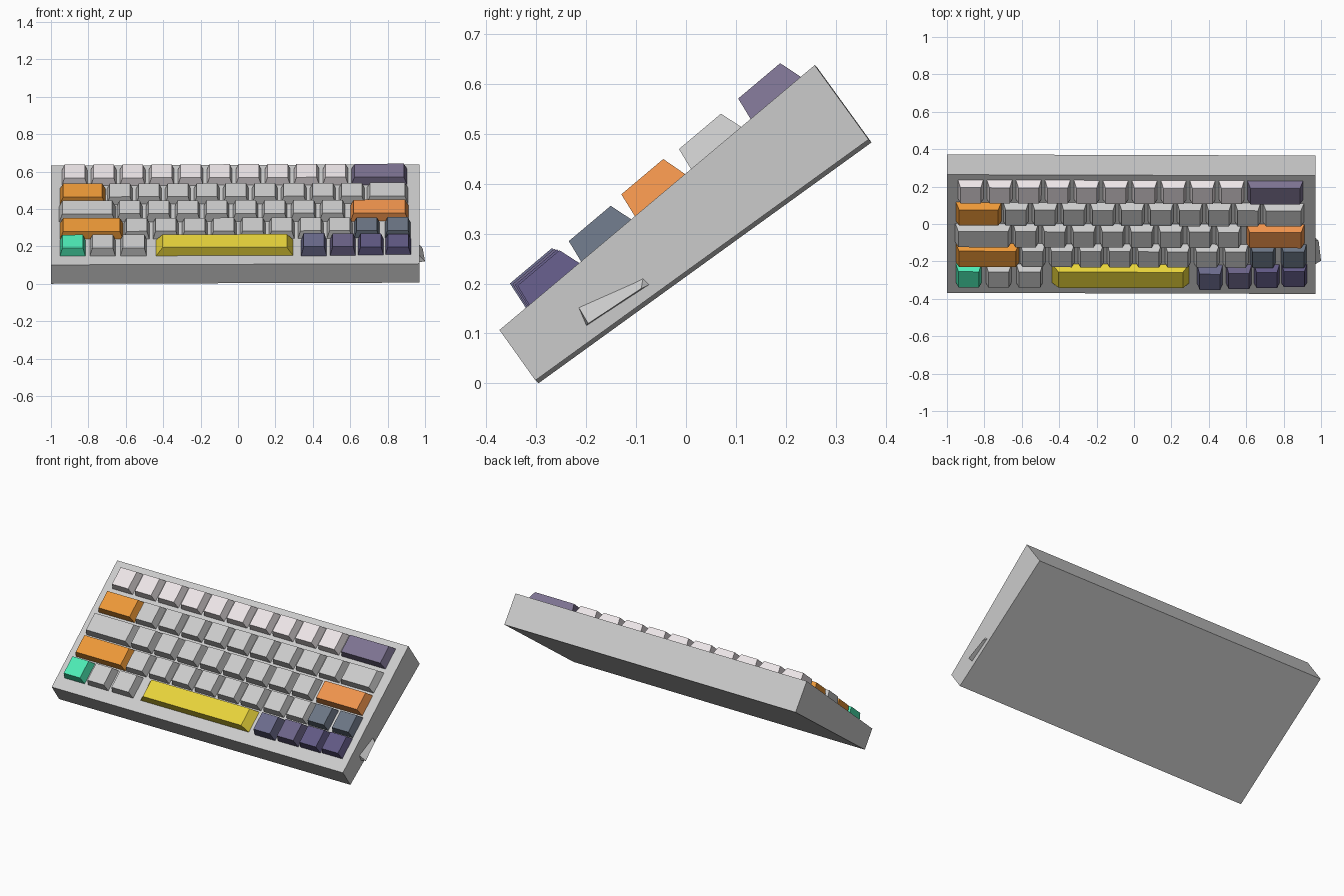
import bpy, math
from mathutils import Vector

if "Cube" in bpy.data.objects:
    bpy.data.objects.remove(bpy.data.objects["Cube"])

A = math.radians(40.1)
C, S = math.cos(A), math.sin(A)


def place(x, u, n):
    """x across, u up the sloped deck, n out of the deck (slight roll included)."""
    t = (0.97 - x) / 1.97
    return Vector((x, -0.374 + u * C - n * S + 0.006 * t,
                   0.107 + u * S + n * C - 0.006 * t))


def lin(c):
    return c / 12.92 if c <= 0.04045 else ((c + 0.055) / 1.055) ** 2.4


def material(name, rgb):
    m = bpy.data.materials.new(name)
    m.diffuse_color = (*[lin(c) for c in rgb], 1)
    m.use_nodes = True
    m.node_tree.nodes["Principled BSDF"].inputs["Base Color"].default_value = m.diffuse_color
    return m


mats = {
    "pale": material("pale", (0.93, 0.90, 0.91)),
    "amber": material("amber", (0.93, 0.60, 0.22)),
    "orange": material("orange", (0.94, 0.58, 0.30)),
    "green": material("green", (0.30, 0.92, 0.71)),
    "yellow": material("yellow", (0.91, 0.83, 0.23)),
    "purple": material("purple", (0.49, 0.45, 0.57)),
    "slate": material("slate", (0.42, 0.46, 0.52)),
    "blue": material("blue", (0.42, 0.42, 0.55)),
    "violet": material("violet", (0.42, 0.39, 0.53)),
    "indigo": material("indigo", (0.38, 0.35, 0.52)),
}


def mesh(name, verts, faces, mat=None):
    me = bpy.data.meshes.new(name)
    me.from_pydata([tuple(v) for v in verts], [], faces)
    ob = bpy.data.objects.new(name, me)
    bpy.context.collection.objects.link(ob)
    if mat:
        me.materials.append(mats[mat])
    return ob


# two matching quads joined into a closed block
BLOCK = [(3, 2, 1, 0), (4, 5, 6, 7), (0, 1, 5, 4), (1, 2, 6, 5), (2, 3, 7, 6), (3, 0, 4, 7)]


def key(name, x0, x1, u, h, mat=None, taper=0.014, depth=0.133):
    a, b = x0 + taper, x1 - taper
    base = [place(x, v, -0.004) for x, v in
            ((x0, u), (x1, u), (x1, u + depth), (x0, u + depth))]
    top = [place(x, v, h) for x, v in
           ((a, u + 0.008), (b, u + 0.008), (b, u + depth - 0.015), (a, u + depth - 0.015))]
    mesh(name, base + top, BLOCK, mat)


# wedge-shaped case
profile = [(-0.374, 0.107), (-0.302, 0.006), (0.366, 0.489), (0.258, 0.638)]
left = [(-1.0, y + 0.006, z - 0.006) for y, z in profile]
right = [(0.97, y, z) for y, z in profile]
mesh("case", left + right, BLOCK)

# plain letter keys: row name, deck position, height, first x, count, material
U = {1: 0.072, 2: 0.213, 3: 0.354, 4: 0.501, 5: 0.657}
H = {1: 0.050, 2: 0.047, 3: 0.051, 4: 0.046, 5: 0.047}
for row, x, count, mat in ((5, -0.942, 10, "pale"), (4, -0.70, 9, None),
                           (3, -0.648, 8, None), (2, -0.61, 8, None)):
    for i in range(count):
        x0 = x + i * 0.155
        key(f"row{row}_key_{i + 1}", x0, x0 + 0.137, U[row], H[row], mat)

# wide and coloured keys
for name, row, x0, x1, mat in (
        ("delete_key", 5, 0.605, 0.905, "purple"),
        ("tab_key", 4, -0.953, -0.708, "amber"),
        ("bracket_key", 4, 0.688, 0.91, None),
        ("caps_key", 3, -0.957, -0.655, None),
        ("enter_key", 3, 0.60, 0.912, "orange"),
        ("shift_key", 2, -0.953, -0.614, "amber"),
        ("slash_key", 2, 0.62, 0.757, "slate"),
        ("up_key", 2, 0.785, 0.923, "slate"),
        ("control_key", 1, -0.953, -0.815, "green"),
        ("option_key", 1, -0.793, -0.655, None),
        ("command_key", 1, -0.63, -0.487, None)):
    key(name, x0, x1, U[row], H[row], mat, 0.018 if x1 - x0 > 0.2 else 0.014)
key("space_bar", -0.44, 0.297, U[1], 0.050, "yellow", 0.036)

# lower right keys, stepping down slightly to the right
for i, (x0, mat) in enumerate(((0.337, "blue"), (0.492, "violet"),
                               (0.641, "indigo"), (0.787, "indigo"))):
    key(f"arrow_key_{i + 1}", x0, x0 + 0.138, U[1] - 0.004 + 0.003 * i,
        0.060 - 0.005 * i, mat)

# small wedge switch on the right side
inner = [(0.965, -0.218, 0.157), (0.965, -0.20, 0.115), (0.965, -0.07, 0.20), (0.965, -0.085, 0.216)]
ridge = [(1.0, -0.196, 0.12), (0.987, -0.09, 0.19)]
mesh("side_switch", inner + ridge,
     [(3, 2, 1, 0), (0, 1, 4), (1, 2, 5, 4), (2, 3, 5), (3, 0, 4, 5)])

# consistent outward normals
import bmesh
for ob in bpy.context.collection.objects:
    bm = bmesh.new()
    bm.from_mesh(ob.data)
    bmesh.ops.recalc_face_normals(bm, faces=bm.faces)
    bm.to_mesh(ob.data)
    bm.free()
